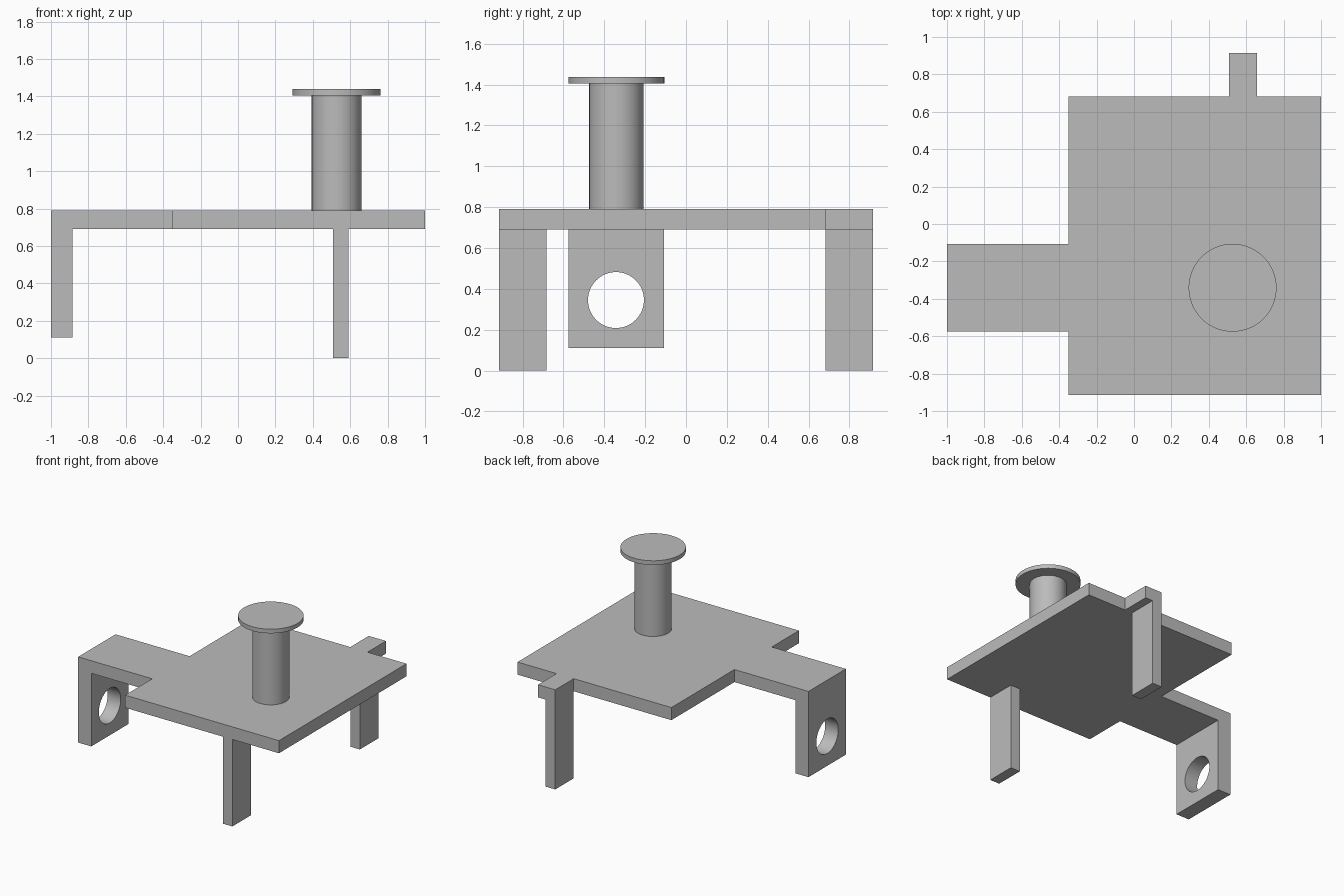
import bpy
import bmesh
from math import pi
from mathutils import Matrix

cube = bpy.data.objects.get("Cube")
if cube:
    bpy.data.objects.remove(cube, do_unlink=True)

grey = bpy.data.materials.new("plain grey")
grey.use_nodes = True
COLOUR = (0.5, 0.5, 0.5, 1)
grey.diffuse_color = COLOUR
grey.node_tree.nodes["Principled BSDF"].inputs["Base Color"].default_value = COLOUR


def finish(bm, name):
    bmesh.ops.recalc_face_normals(bm, faces=bm.faces)
    mesh = bpy.data.meshes.new(name)
    bm.to_mesh(mesh)
    bm.free()
    mesh.materials.append(grey)
    obj = bpy.data.objects.new(name, mesh)
    bpy.context.collection.objects.link(obj)
    return obj


def prism(name, outline, place, depth):
    """Extrude an outline; place turns each 2D point and a depth into 3D."""
    bm = bmesh.new()
    face = bm.faces.new([bm.verts.new(place(a, b, depth[0])) for a, b in outline])
    new = bmesh.ops.extrude_face_region(bm, geom=[face])["geom"]
    shift = place(0, 0, depth[1] - depth[0])
    bmesh.ops.translate(bm, vec=shift, verts=[v for v in new if isinstance(v, bmesh.types.BMVert)])
    return finish(bm, name)


def box(name, x, y, z):
    outline = [(x[0], y[0]), (x[1], y[0]), (x[1], y[1]), (x[0], y[1])]
    return prism(name, outline, lambda a, b, d: (a, b, d), z)


def smooth(obj):
    bpy.ops.object.select_all(action='DESELECT')
    obj.select_set(True)
    bpy.context.view_layer.objects.active = obj
    bpy.ops.object.shade_smooth_by_angle(angle=pi / 6)


UNDER, TOP = 0.69, 0.79
LEG_X = (0.507, 0.591)
FRONT, BACK, TAB_END = -0.915, 0.683, 0.915
LEFT, EDGE = 1.0, -0.35
ARM = (-0.575, -0.107)

# Deck with its rear tab
deck = prism("deck", [(EDGE, FRONT), (LEFT, FRONT), (LEFT, BACK), (0.658, BACK),
                      (0.658, TAB_END), (LEG_X[0], TAB_END), (LEG_X[0], BACK), (EDGE, BACK)],
             lambda a, b, d: (a, b, d), (UNDER, TOP))

# Side arm bent down into a flange
arm = prism("side_bracket", [(-1, 0.11), (-0.885, 0.11), (-0.885, UNDER),
                             (EDGE, UNDER), (EDGE, TOP), (-1, TOP)],
            lambda a, b, d: (a, d, b), ARM)

# Round hole through the flange
bm = bmesh.new()
bmesh.ops.create_cone(bm, cap_ends=True, segments=64, radius1=0.137, radius2=0.137, depth=0.4,
                      matrix=Matrix.Translation((-0.94, -0.343, 0.345)) @ Matrix.Rotation(pi / 2, 4, 'Y'))
cutter = finish(bm, "hole_cutter")
cutter.hide_render = True
cutter.hide_set(True)
hole = arm.modifiers.new("hole", 'BOOLEAN')
hole.operation = 'DIFFERENCE'
hole.solver = 'EXACT'
hole.object = cutter
smooth(arm)

# Two flat legs
box("front_leg", LEG_X, (FRONT, -0.683), (0, UNDER))
box("back_leg", LEG_X, (BACK, TAB_END), (0, UNDER))

# Post and round cap, turned from one profile
bm = bmesh.new()
profile = [(0, TOP), (0.133, TOP), (0.133, 1.405), (0.235, 1.405), (0.235, 1.438), (0, 1.438)]
verts = [bm.verts.new((r, 0, z)) for r, z in profile]
edges = [bm.edges.new(pair) for pair in zip(verts, verts[1:])]
bmesh.ops.spin(bm, geom=verts + edges, cent=(0, 0, 0), axis=(0, 0, 1), angle=2 * pi, steps=64)
bmesh.ops.remove_doubles(bm, verts=bm.verts, dist=0.0001)
post = finish(bm, "post_with_cap")
post.location = (0.527, -0.341, 0)
smooth(post)
